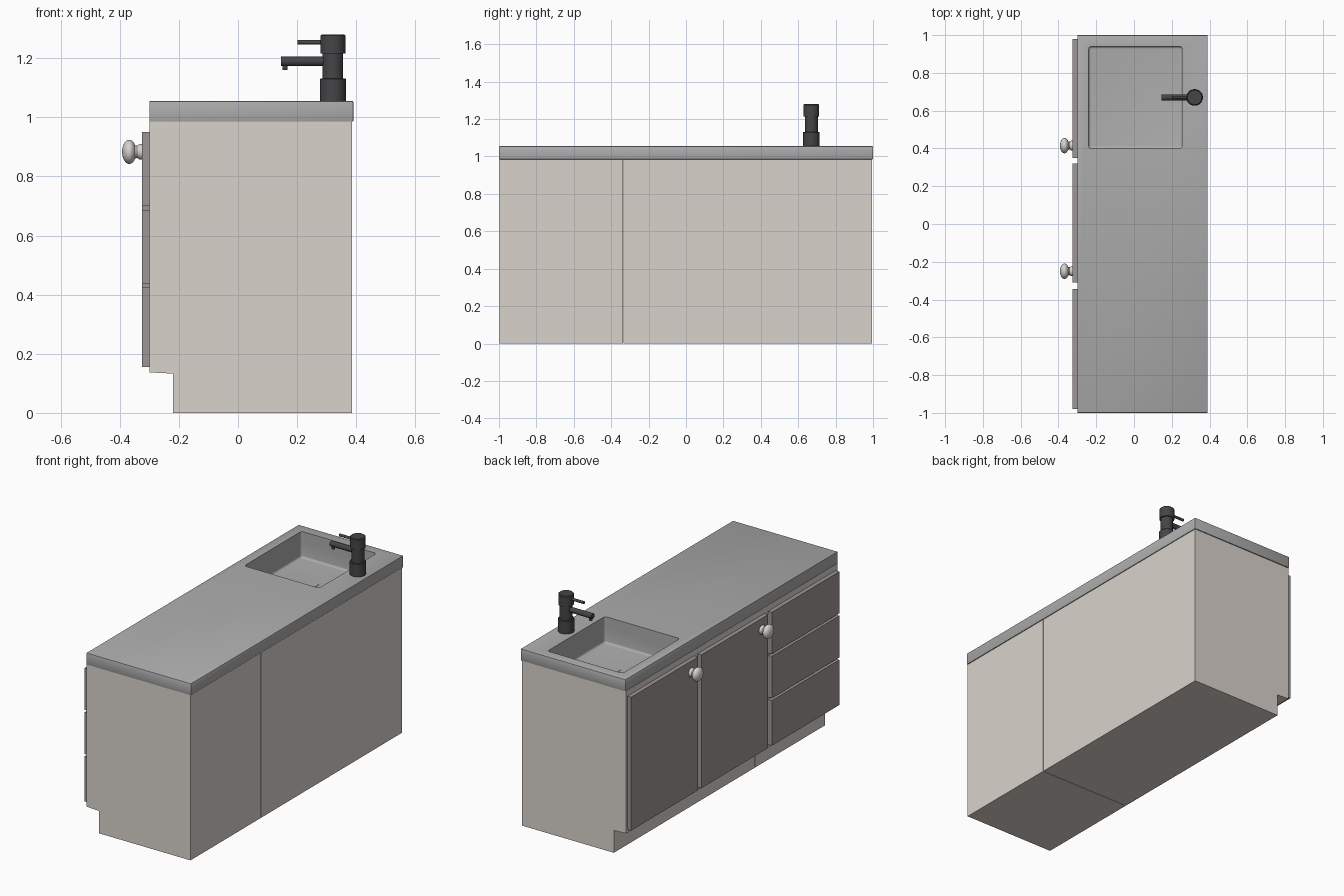
import bpy, bmesh, math
from mathutils import Vector, Matrix

if "Cube" in bpy.data.objects:
    bpy.data.objects.remove(bpy.data.objects["Cube"])


def material(name, rgb):
    m = bpy.data.materials.new(name)
    m.diffuse_color = (*rgb, 1)
    m.use_nodes = True
    m.node_tree.nodes["Principled BSDF"].inputs["Base Color"].default_value = m.diffuse_color
    return m


CREAM = material("cream_paint", (0.70, 0.65, 0.60))
MAUVE = material("mauve_front", (0.34, 0.31, 0.30))
STONE = material("stone_grey", (0.42, 0.42, 0.42))
DARK = material("dark_metal", (0.06, 0.06, 0.065))
IVORY = material("ivory_knob", (0.68, 0.65, 0.61))


def finish(name, bm, mat, smooth=True):
    bmesh.ops.recalc_face_normals(bm, faces=bm.faces)
    me = bpy.data.meshes.new(name)
    bm.to_mesh(me)
    bm.free()
    ob = bpy.data.objects.new(name, me)
    bpy.context.collection.objects.link(ob)
    if mat:
        me.materials.append(mat)
    if smooth:
        bpy.ops.object.select_all(action='DESELECT')
        ob.select_set(True)
        bpy.context.view_layer.objects.active = ob
        bpy.ops.object.shade_smooth_by_angle(angle=math.radians(35))
    return ob


def box_bm(x, y, z):
    bm = bmesh.new()
    size = Vector((x[1] - x[0], y[1] - y[0], z[1] - z[0]))
    mid = Vector((sum(x), sum(y), sum(z))) / 2
    bmesh.ops.create_cube(bm, size=1, matrix=Matrix.Translation(mid) @ Matrix.Diagonal((*size, 1)))
    return bm


def box(name, x, y, z, mat):
    return finish(name, box_bm(x, y, z), mat, False)


def rounded_well(x, y, z, r):
    """Box with rounded vertical corners."""
    bm = box_bm(x, y, z)
    upright = [e for e in bm.edges if abs(e.verts[0].co.z - e.verts[1].co.z) > 0.01]
    bmesh.ops.bevel(bm, geom=upright, offset=r, segments=5, profile=0.5, affect='EDGES')
    return bm


def lathe(name, profile, origin, axis, mat, sides=32):
    """Spin (radius, height) points about an axis."""
    bm = bmesh.new()
    vs = [bm.verts.new((r, 0, h)) for r, h in profile]
    es = [bm.edges.new(p) for p in zip(vs, vs[1:])]
    bmesh.ops.spin(bm, geom=vs + es, axis=(0, 0, 1), cent=(0, 0, 0), steps=sides, angle=math.tau)
    bmesh.ops.remove_doubles(bm, verts=bm.verts, dist=1e-5)
    rot = Vector((0, 0, 1)).rotation_difference(Vector(axis)).to_matrix().to_4x4()
    bm.transform(Matrix.Translation(origin) @ rot)
    return finish(name, bm, mat)


def rod(name, r, length, origin, axis, sides=20):
    return lathe(name, [(0, 0), (r, 0), (r, length), (0, length)], origin, axis, DARK, sides)


def cut(ob, cutter):
    m = ob.modifiers.new("opening", 'BOOLEAN')
    m.operation, m.solver, m.object = 'DIFFERENCE', 'EXACT', cutter
    cutter.hide_render = True
    cutter.hide_set(True)


# Cabinet carcasses with toe kick
SIDE = [(-0.30, 0.985), (0.385, 0.985), (0.385, 0), (-0.22, 0), (-0.22, 0.133), (-0.30, 0.137)]


def carcass(name, y0, y1):
    bm = bmesh.new()
    face = bm.faces.new([bm.verts.new((x, y0, z)) for x, z in SIDE])
    ext = bmesh.ops.extrude_face_region(bm, geom=[face])
    moved = [v for v in ext['geom'] if isinstance(v, bmesh.types.BMVert)]
    bmesh.ops.translate(bm, verts=moved, vec=(0, y1 - y0, 0))
    return finish(name, bm, CREAM, False)


carcass("drawer_cabinet", -0.997, -0.336)
sink_cabinet = carcass("sink_cabinet", -0.333, 0.994)

# Doors and drawer fronts
FX = (-0.325, -0.299)
box("sink_door", FX, (0.35, 0.98), (0.155, 0.95), MAUVE)
box("middle_door", FX, (-0.31, 0.32), (0.155, 0.95), MAUVE)
for i, z in enumerate([(0.155, 0.424), (0.438, 0.687), (0.701, 0.95)]):
    box(f"drawer_front_{i + 1}", FX, (-0.98, -0.345), z, MAUVE)

# Door knobs: stem flowing into a flattened ball
ball = [(0.041 * math.sin(a), 0.043 - 0.024 * math.cos(a))
        for a in [math.pi * (0.18 + 0.82 * k / 14) for k in range(15)]]
ball[-1] = (0, ball[-1][1])
stem = [(0, -0.002), (0.026, -0.002), (0.026, 0.008), (0.021, 0.016)]
for name, y in (("sink_door_knob", 0.415), ("middle_door_knob", -0.25)):
    lathe(name, stem + ball, (-0.325, y, 0.883), (-1, 0, 0), IVORY)

# Countertop with sink opening
SX, SY = (-0.24, 0.255), (0.40, 0.94)
bm = box_bm((-0.30, 0.39), (-1, 1), (0.985, 1.055))
bmesh.ops.bevel(bm, geom=bm.edges[:], offset=0.003, segments=2, profile=0.5, affect='EDGES')
countertop = finish("countertop", bm, STONE)
cut(countertop, finish("countertop_cutter", rounded_well(SX, SY, (0.90, 1.2), 0.015), None, False))
cut(sink_cabinet, finish("cabinet_cutter", box_bm((-0.26, 0.275), (0.38, 0.96), (0.86, 1.2)), None, False))

# Basin shell below the opening, with a rounded floor edge
bm = rounded_well(SX, SY, (0.90, 0.986), 0.015)
bmesh.ops.delete(bm, geom=[f for f in bm.faces if f.calc_center_median().z > 0.98], context='FACES_ONLY')
floor_edges = [e for e in bm.edges if all(v.co.z < 0.901 for v in e.verts)]
bmesh.ops.bevel(bm, geom=floor_edges, offset=0.012, segments=4, profile=0.5, affect='EDGES')
basin = finish("sink_basin", bm, STONE)
basin.data.flip_normals()
box("sink_drain", (-0.02, 0.04), (0.64, 0.71), (0.899, 0.902), STONE)

# Tap body: base, neck and cap
TX, TY = 0.321, 0.67
lathe("tap_body", [(0, 1.05), (0.044, 1.05), (0.044, 1.129), (0.041, 1.132), (0.035, 1.132),
                   (0.035, 1.215), (0.042, 1.215), (0.042, 1.276), (0.038, 1.28), (0, 1.28)],
      (TX, TY, 0), (0, 0, 1), DARK, 40)
rod("tap_spout", 0.016, 0.176, (TX, TY, 1.189), (-1, 0, 0))
rod("tap_nozzle", 0.009, 0.025, (0.159, TY, 1.185), (0, 0, -1))
rod("tap_lever", 0.008, 0.12, (TX, TY, 1.254), (-1, 0, 0), 16)
